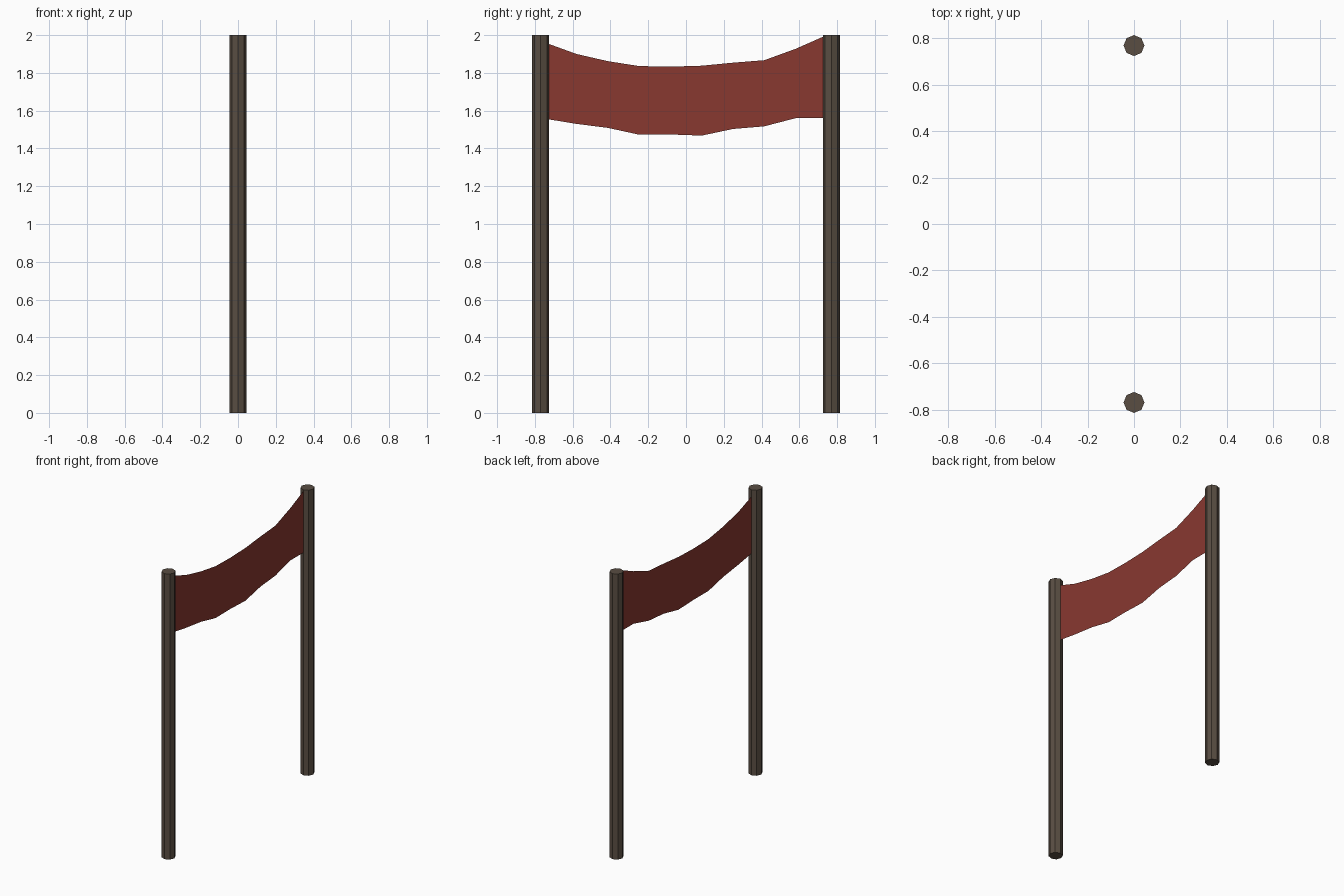
import bpy, bmesh, math

if "Cube" in bpy.data.objects:
    bpy.data.objects.remove(bpy.data.objects["Cube"])

POST_Y, POST_R, HEIGHT = 0.769, 0.045, 2.0


def material(name, color):
    mat = bpy.data.materials.new(name)
    mat.diffuse_color = (*color, 1)
    mat.use_nodes = True
    mat.node_tree.nodes["Principled BSDF"].inputs["Base Color"].default_value = mat.diffuse_color
    return mat


wood = material("dark_wood", (0.10, 0.075, 0.055))
cloth = material("red_cloth", (0.25, 0.04, 0.03))

# Two eight-sided posts
for name, y in (("near_post", -POST_Y), ("far_post", POST_Y)):
    bpy.ops.mesh.primitive_cylinder_add(vertices=8, radius=POST_R, depth=HEIGHT,
                                        location=(0, y, HEIGHT / 2))
    post = bpy.context.object
    post.name = name
    post.data.materials.append(wood)

# Sagging cloth strip: heights of upper and lower edges, ends tucked into the posts
upper = [1.96, 1.90, 1.862, 1.836, 1.833, 1.838, 1.854, 1.867, 1.927, 2.0]
lower = [1.557, 1.53, 1.509, 1.473, 1.474, 1.468, 1.503, 1.517, 1.56, 1.56]
half = 0.745
bm = bmesh.new()
columns = []
for i, (top, bottom) in enumerate(zip(upper, lower)):
    y = -half + 2 * half * i / (len(upper) - 1)
    columns.append((bm.verts.new((0, y, bottom)), bm.verts.new((0, y, top))))
for (b0, t0), (b1, t1) in zip(columns, columns[1:]):
    bm.faces.new((b0, b1, t1, t0))
mesh = bpy.data.meshes.new("banner")
bm.to_mesh(mesh)
bm.free()
mesh.materials.append(cloth)
banner = bpy.data.objects.new("banner", mesh)
bpy.context.collection.objects.link(banner)
